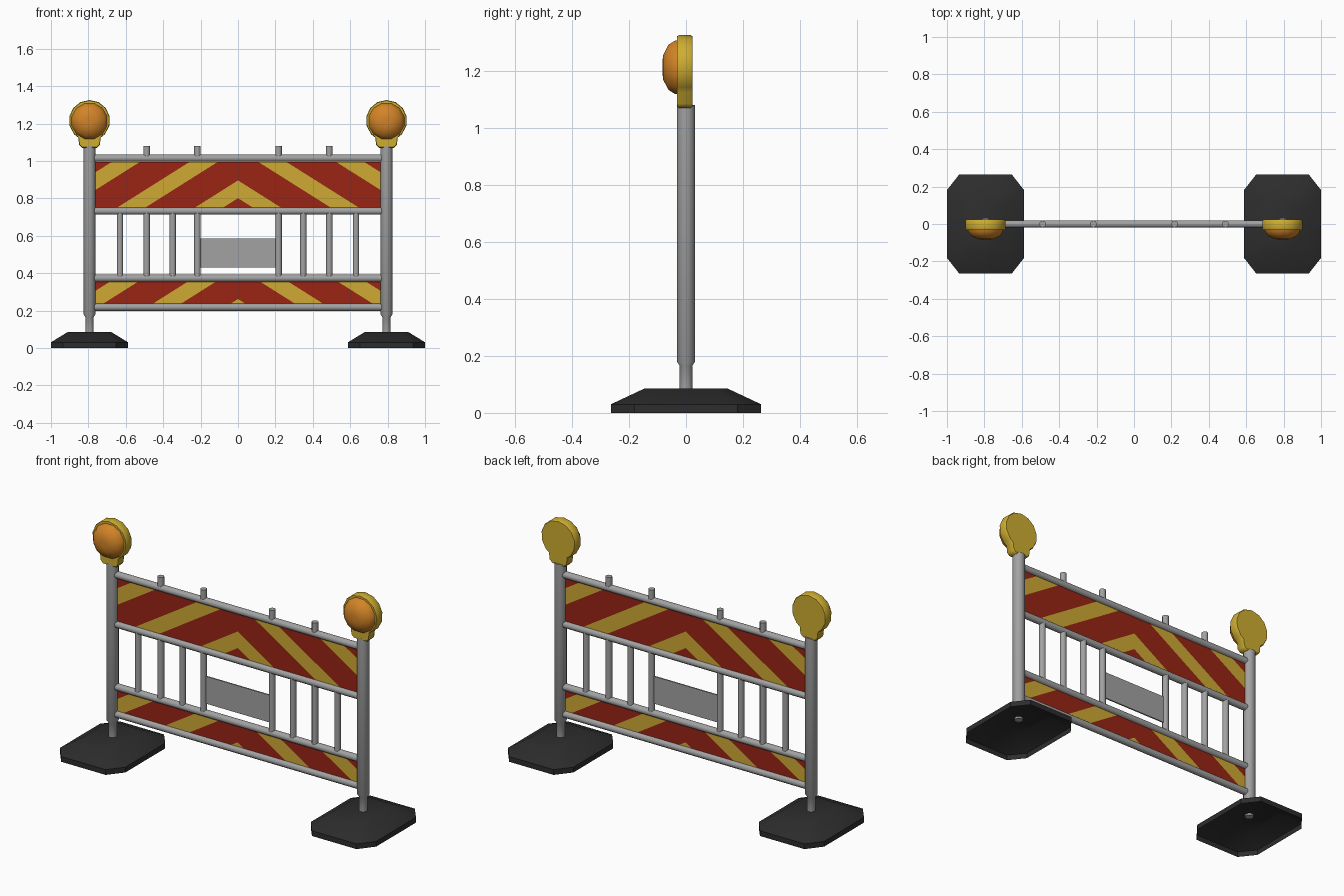
import bpy, bmesh, math
from mathutils import Vector, Matrix

if "Cube" in bpy.data.objects:
    bpy.data.objects.remove(bpy.data.objects["Cube"])

PX = 0.794  # post position


def mat(name, c):
    m = bpy.data.materials.new(name)
    m.diffuse_color = (*c, 1)
    m.use_nodes = True
    m.node_tree.nodes["Principled BSDF"].inputs["Base Color"].default_value = m.diffuse_color
    return m


STEEL = mat("steel_grey", (0.36, 0.36, 0.36))
RED = mat("stripe_red", (0.32, 0.018, 0.007))
YELLOW = mat("stripe_yellow", (0.62, 0.40, 0.033))
BODY = mat("lamp_yellow", (0.62, 0.42, 0.03))
LENS = mat("lens_orange", (0.65, 0.23, 0.02))
RUBBER = mat("rubber_black", (0.026, 0.026, 0.026))


def finish(name, bm, mats, smooth=40):
    bmesh.ops.recalc_face_normals(bm, faces=bm.faces)
    me = bpy.data.meshes.new(name)
    bm.to_mesh(me)
    bm.free()
    ob = bpy.data.objects.new(name, me)
    bpy.context.collection.objects.link(ob)
    for m in mats:
        me.materials.append(m)
    if smooth:
        bpy.ops.object.select_all(action='DESELECT')
        ob.select_set(True)
        bpy.context.view_layer.objects.active = ob
        bpy.ops.object.shade_smooth_by_angle(angle=math.radians(smooth))
    return ob


def loft(bm, rings, cap_start=True, cap_end=True):
    """Skin a list of closed point loops."""
    vs = [[bm.verts.new(p) for p in r] for r in rings]
    n = len(vs[0])
    for a, b in zip(vs, vs[1:]):
        for i in range(n):
            j = (i + 1) % n
            bm.faces.new((a[i], a[j], b[j], b[i]))
    if cap_start:
        bm.faces.new(vs[0][::-1])
    if cap_end:
        bm.faces.new(vs[-1])


def turned(name, origin, axis, profile, material, sides=10, smooth=40, cap_start=True):
    """Revolve (radius, distance) points about an axis."""
    bm = bmesh.new()
    q = Vector((0, 0, 1)).rotation_difference(Vector(axis))
    rings = []
    for r, h in profile:
        rings.append([Vector(origin) + q @ Vector((r * math.cos(t), r * math.sin(t), h))
                      for t in (2 * math.pi * (i + 0.5) / sides for i in range(sides))])
    loft(bm, rings, cap_start)
    return finish(name, bm, [material], smooth)


def octagon(cx, hx, hy, cut_x, cut_y, z):
    pts = [(hx, -hy + cut_y), (hx, hy - cut_y), (hx - cut_x, hy), (-hx + cut_x, hy)]
    pts += [(-x, -y) for x, y in pts]
    return [(cx + x, y, z) for x, y in pts]


def striped_panel(name, z0, z1, apex):
    """Thin plate cut into chevrons; apex is the top of the centre yellow stripe."""
    slope, period, band, hw = 0.63, 0.262, 0.095, 0.766
    bm = bmesh.new()
    bm.faces.new([bm.verts.new(p) for p in
                  ((-hw, 0, z0), (hw, 0, z0), (hw, 0, z1), (-hw, 0, z1))])

    def cut(faces, co, no):
        edges = {e for f in faces for e in f.edges}
        verts = {v for f in faces for v in f.verts}
        bmesh.ops.bisect_plane(bm, geom=list(faces) + list(edges) + list(verts),
                               plane_co=co, plane_no=no)
    cut(bm.faces[:], (0, 0, 0), (1, 0, 0))
    for k in range(-1, 4):
        for level in (apex + k * period, apex + k * period - band):
            for s in (-1, 1):
                half = [f for f in bm.faces if f.calc_center_median().x * s > 0]
                cut(half, (0, 0, level), (s * slope, 0, 1))
    for f in bm.faces:
        c = f.calc_center_median()
        below = (apex - (c.z + slope * abs(c.x))) % period
        f.material_index = 1 if below < band else 0
    ob = finish(name, bm, [RED, YELLOW], 0)
    sol = ob.modifiers.new("thickness", 'SOLIDIFY')
    sol.thickness, sol.offset = 0.006, 0


# Striped panels and plain grey plate
striped_panel("upper_striped_panel", 0.74, 0.995, 0.896)
striped_panel("lower_striped_panel", 0.225, 0.365, 0.262)
bm = bmesh.new()
bmesh.ops.create_cube(bm, size=1, matrix=Matrix.Translation((0, 0, 0.508))
                      @ Matrix.Diagonal((0.42, 0.008, 0.156, 1)))
finish("centre_plate", bm, [STEEL], 0)

# Horizontal rails
for i, z in enumerate((0.218, 0.373, 0.732, 1.015)):
    turned(f"rail_{i}", (-0.775, 0, z), (1, 0, 0), [(0.02, 0), (0.02, 1.55)], STEEL)

for side, label in ((-1, "left"), (1, "right")):
    x = side * PX
    # Upright bars and the stubs above the top rail
    for i, bx in enumerate((0.217, 0.349, 0.488, 0.631)):
        turned(f"bar_{label}_{i}", (side * bx, 0, 0.373), (0, 0, 1),
               [(0.018, 0), (0.018, 0.359)], STEEL)
    for i, bx in enumerate((0.217, 0.488)):
        turned(f"stub_{label}_{i}", (side * bx, 0, 1.015), (0, 0, 1),
               [(0.018, 0), (0.018, 0.066)], STEEL)
    # Post with narrower foot
    turned(f"post_{label}", (x, 0, 0), (0, 0, 1),
           [(0.023, 0.075), (0.023, 0.165), (0.033, 0.18), (0.033, 1.08)], STEEL, 12)
    # Hollow rubber foot, open underneath
    bm = bmesh.new()
    loft(bm, [octagon(x, 0.207, 0.264, 0.066, 0.084, 0),
              octagon(x, 0.207, 0.264, 0.066, 0.084, 0.03),
              octagon(x, 0.117, 0.147, 0.037, 0.047, 0.085)], cap_start=False)
    finish(f"foot_{label}", bm, [RUBBER], 30)
    # Lamp housing: disc outline running into a neck
    cz, r = 1.216, 0.11
    outline = [(0.04, 1.07), (0.055, 1.085), (0.06, 1.125)]
    for i in range(11):
        t = math.radians(-42 + i * 26.4)
        outline.append((r * math.cos(t), cz + r * math.sin(t)))
    outline += [(-0.06, 1.125), (-0.055, 1.085), (-0.04, 1.07)]
    bm = bmesh.new()
    loft(bm, [[(x + u * k, y, cz + (v - cz) * k) for u, v in outline]
              for y, k in ((-0.031, 0.97), (-0.024, 1), (0.016, 1), (0.023, 0.96))])
    finish(f"lamp_housing_{label}", bm, [BODY], 50)
    # Faceted dome lens
    turned(f"lamp_lens_{label}", (x, -0.028, 1.213), (0, -1, 0),
           [(0.099, 0), (0.096, 0.012), (0.082, 0.034), (0.045, 0.052), (0.02, 0.055)],
           LENS, 12, 35)
